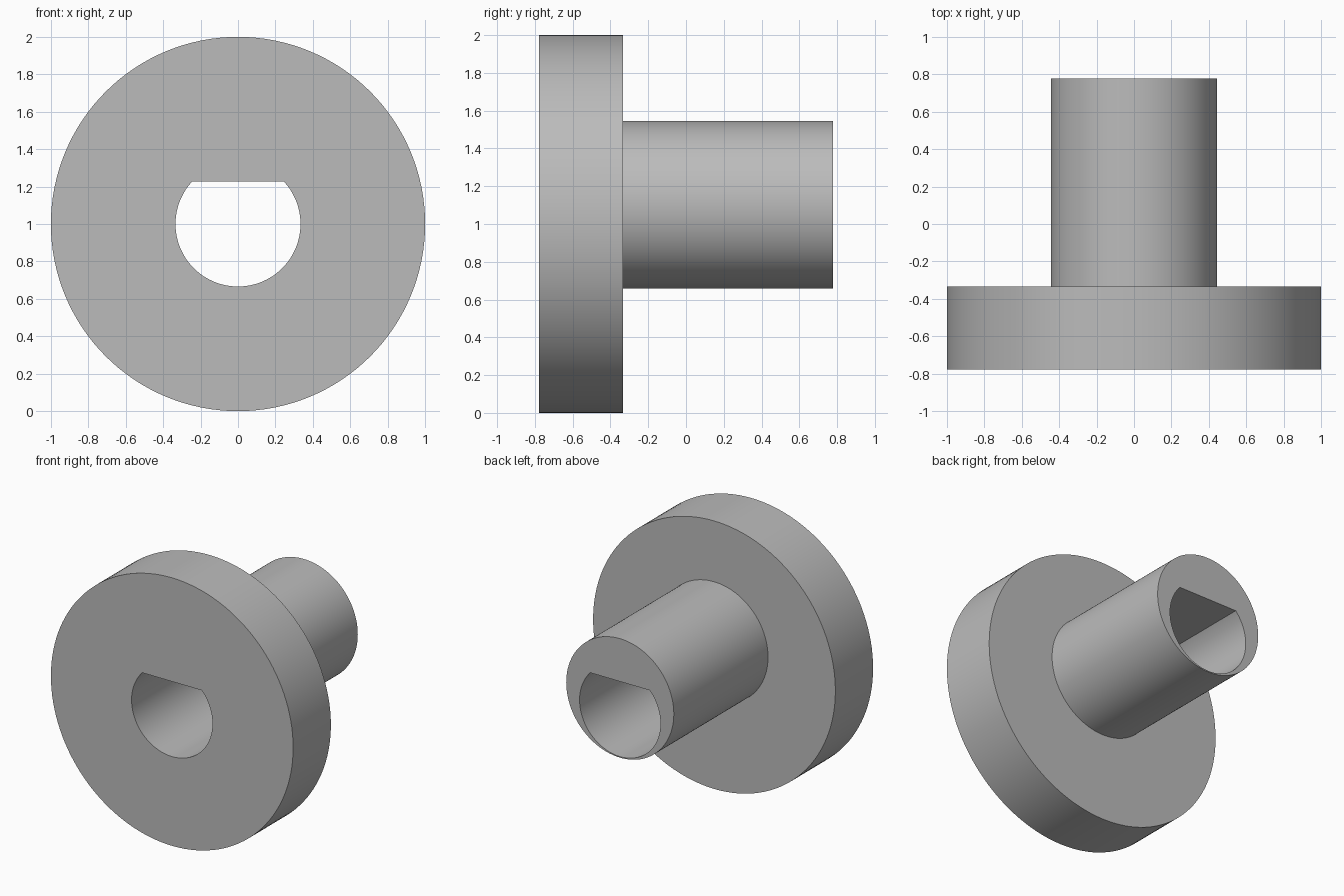
import bpy
import bmesh
from math import asin, cos, pi, sin

# Remove the default cube
cube = bpy.data.objects.get("Cube")
if cube:
    bpy.data.objects.remove(cube, do_unlink=True)

SEGMENTS = 128
FRONT, STEP, BACK = -0.778, -0.333, 0.778
BORE_RADIUS, BORE_FLAT = 0.334, 0.226


def circle(radius, z):
    steps = [2 * pi * i / SEGMENTS for i in range(SEGMENTS)]
    return [(radius * cos(a), z + radius * sin(a)) for a in steps]


def d_shape(radius, flat, z):
    # Arc running around the bottom, closed by a straight top edge
    start = pi - asin(flat / radius)
    sweep = pi + 2 * asin(flat / radius)
    steps = [start + sweep * i / SEGMENTS for i in range(SEGMENTS + 1)]
    return [(radius * cos(a), z + radius * sin(a)) for a in steps]


bm = bmesh.new()


def ring(profile, y):
    verts = [bm.verts.new((x, y, z)) for x, z in profile]
    edges = [bm.edges.new((v, verts[i - 1])) for i, v in enumerate(verts)]
    return verts, edges


def wall(a, b):
    for i in range(len(a[0])):
        bm.faces.new((a[0][i - 1], a[0][i], b[0][i], b[0][i - 1]))


def cap(outer, inner, direction):
    bmesh.ops.triangle_fill(bm, edges=outer[1] + inner[1],
                            use_beauty=True, normal=(0, direction, 0))


# Outlines of the flange, the raised off-centre sleeve and the D-shaped bore
flange = circle(1.0, 1.0)
sleeve = circle(0.444, 1.102)
bore = d_shape(BORE_RADIUS, BORE_FLAT, 1.0)

flange_front, flange_back = ring(flange, FRONT), ring(flange, STEP)
sleeve_front, sleeve_back = ring(sleeve, STEP), ring(sleeve, BACK)
bore_front, bore_back = ring(bore, FRONT), ring(bore, BACK)

# Side walls and the flat end faces
wall(flange_front, flange_back)
wall(sleeve_front, sleeve_back)
wall(bore_front, bore_back)
cap(flange_front, bore_front, -1)
cap(flange_back, sleeve_front, 1)
cap(sleeve_back, bore_back, 1)
bmesh.ops.recalc_face_normals(bm, faces=bm.faces[:])

mesh = bpy.data.meshes.new("flanged_sleeve")
bm.to_mesh(mesh)
bm.free()
part = bpy.data.objects.new("flanged_sleeve", mesh)
bpy.context.collection.objects.link(part)

# Plain grey material
grey = bpy.data.materials.new("plain_grey")
grey.use_nodes = True
colour = (0.5, 0.5, 0.5, 1.0)
grey.diffuse_color = colour
grey.node_tree.nodes["Principled BSDF"].inputs["Base Color"].default_value = colour
mesh.materials.append(grey)

# Smooth round walls, crisp rims
bpy.ops.object.select_all(action="DESELECT")
part.select_set(True)
bpy.context.view_layer.objects.active = part
bpy.ops.object.shade_smooth_by_angle(angle=pi / 6)
